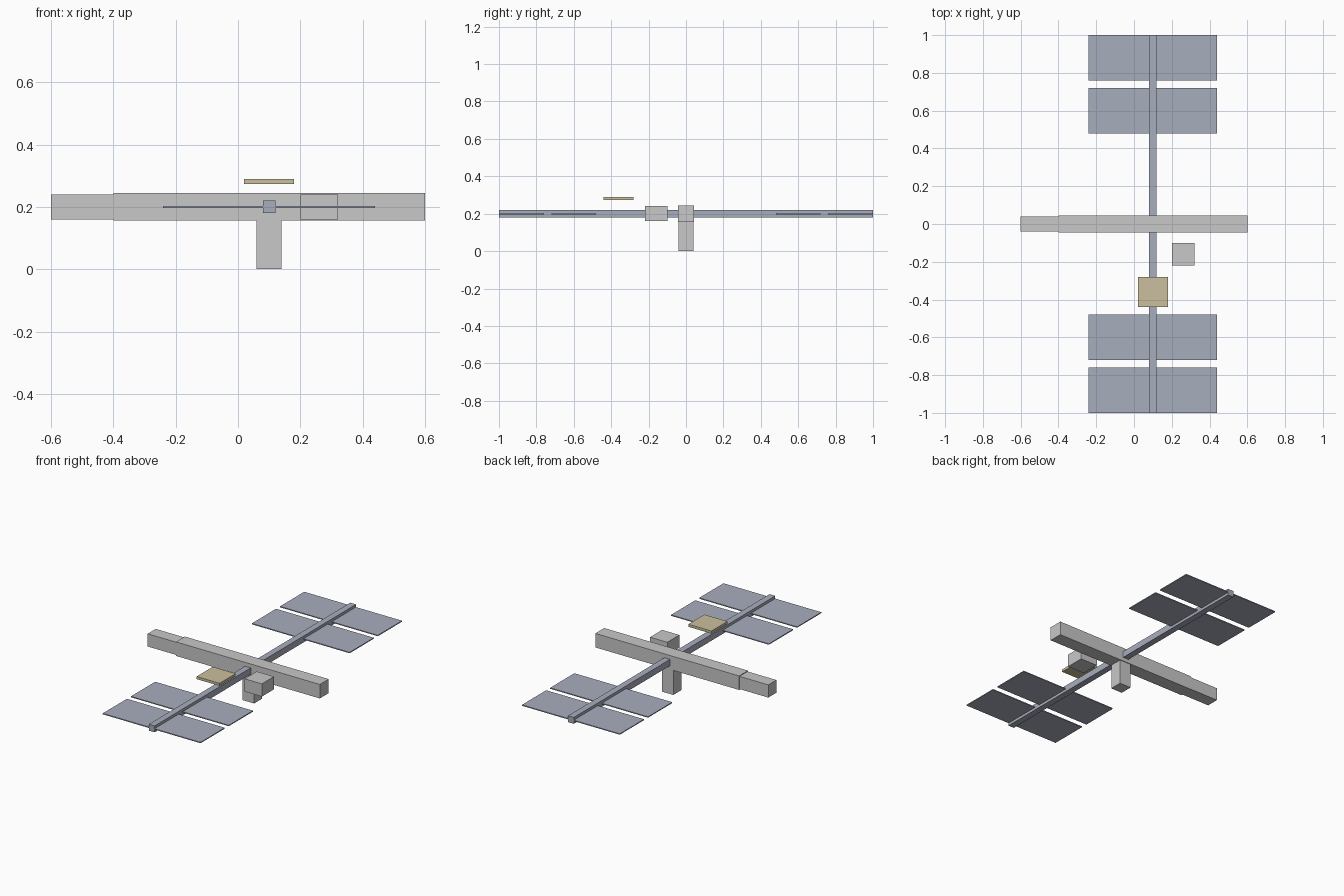
import bpy
import bmesh
from mathutils import Vector

cube = bpy.data.objects.get("Cube")
if cube:
    bpy.data.objects.remove(cube, do_unlink=True)


def make_material(name, color):
    mat = bpy.data.materials.new(name)
    mat.use_nodes = True
    mat.diffuse_color = (*color, 1)
    mat.node_tree.nodes["Principled BSDF"].inputs["Base Color"].default_value = (*color, 1)
    return mat


def box(name, center, size, mat):
    mesh = bpy.data.meshes.new(name)
    bm = bmesh.new()
    bmesh.ops.create_cube(bm, size=1)
    bmesh.ops.scale(bm, vec=Vector(size), verts=bm.verts)
    bm.to_mesh(mesh)
    bm.free()
    mesh.materials.append(mat)
    obj = bpy.data.objects.new(name, mesh)
    obj.location = center
    bpy.context.scene.collection.objects.link(obj)
    return obj


grey = make_material("light grey", (0.58, 0.58, 0.58))
blue = make_material("blue grey", (0.39, 0.42, 0.51))
gold = make_material("pale gold", (0.59, 0.52, 0.34))

AXIS_X, DECK_Z = 0.1, 0.2

# Pressurised modules
box("main_module", (0.1, 0, DECK_Z), (1.0, 0.088, 0.088), grey)
box("end_module", (-0.5, 0, DECK_Z), (0.2, 0.08, 0.08), grey)
box("lower_module", (AXIS_X, 0, 0.08), (0.08, 0.08, 0.16), grey)
box("side_module", (0.26, -0.16, DECK_Z), (0.12, 0.12, 0.08), grey)

# Truss with paired solar panels at each end
box("truss", (AXIS_X, 0, DECK_Z), (0.04, 2.0, 0.04), blue)
for side, sign in (("front", -1), ("back", 1)):
    for place, y in (("inner", 0.6), ("outer", 0.88)):
        box(f"{side}_{place}_solar_panel", (AXIS_X, sign * y, DECK_Z),
            (0.68, 0.24, 0.006), blue)

# Raised radiator plate
box("radiator_plate", (AXIS_X, -0.36, 0.282), (0.16, 0.16, 0.016), gold)
